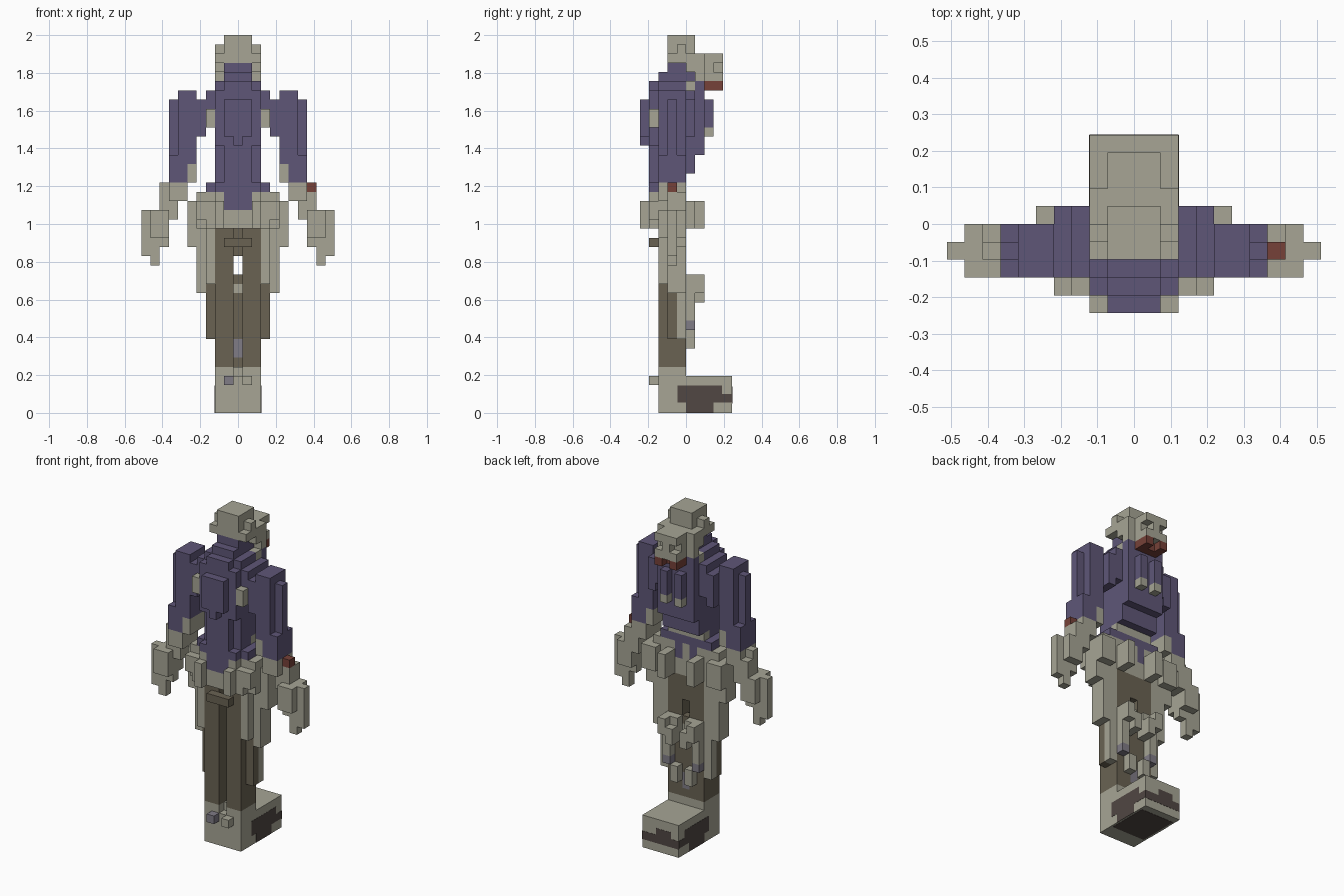
import bpy, bmesh
from mathutils import Vector

if "Cube" in bpy.data.objects:
    bpy.data.objects.remove(bpy.data.objects["Cube"])

V = 2 / 41  # edge of one cube

# Flat colours
COLOURS = {
    "stone_grey": (0.385, 0.378, 0.300), "purple_cloth": (0.114, 0.094, 0.187),
    "brown_cloth": (0.144, 0.124, 0.086), "rust_red": (0.180, 0.053, 0.040),
    "dark_soil": (0.082, 0.063, 0.056), "pale_violet": (0.215, 0.200, 0.240),
}
MATS = {}
for name, c in COLOURS.items():
    MATS[name] = bpy.data.materials.new(name)
    MATS[name].diffuse_color = (*c, 1)
NAMES = list(COLOURS)
G, P, B, R, D, L = range(6)

cells = {}


def fill(part, mat, x, y, z, side=0):
    """Fill cubes: x is an inclusive cell range (mirrored unless side is set), y and z are edges."""
    for s in ([side] if side else [1, -1]):
        for i in range(x[0], x[1] + 1):
            for j in range(*y):
                for k in range(*z):
                    cells[(s * i, j, k)] = (part, mat)


def clear(x, y, z):
    """Remove cubes on both sides."""
    for i in range(x[0], x[1] + 1):
        for j in range(*y):
            for k in range(*z):
                cells.pop((i, j, k), None)
                cells.pop((-i, j, k), None)


# Base block with toe studs
fill("base", G, (0, 2), (-3, 5), (0, 4))
fill("base", L, (1, 1), (-4, -3), (3, 4), -1)
fill("base", G, (1, 1), (-4, -3), (3, 4), 1)

# Legs, ankles and trousers
fill("legs", G, (0, 2), (-2, 0), (4, 5))
fill("legs", G, (1, 2), (-3, -2), (4, 5))
fill("legs", B, (1, 2), (-3, 0), (5, 20))
fill("legs", B, (0, 0), (-2, 0), (17, 20))
fill("legs", B, (0, 0), (-1, 0), (5, 15))
fill("legs", G, (0, 0), (-1, 0), (13, 14))
fill("legs", L, (0, 0), (-1, 0), (6, 8))
fill("legs", B, (3, 3), (-2, -1), (8, 14))
fill("legs", B, (0, 1), (-4, -3), (18, 19))

# Coat tails at the sides and behind the legs
fill("coat_tails", G, (3, 3), (-1, 0), (8, 15))
fill("coat_tails", G, (3, 3), (-3, 0), (14, 20))
fill("coat_tails", G, (4, 4), (-2, 0), (13, 20))
fill("coat_tails", G, (2, 2), (0, 1), (9, 13))
fill("coat_tails", G, (1, 1), (0, 1), (7, 9))
fill("coat_tails", L, (2, 2), (0, 1), (9, 10))
fill("coat_tails", G, (1, 2), (0, 1), (12, 15))
fill("coat_tails", G, (1, 1), (1, 2), (12, 14))
fill("coat_tails", G, (2, 2), (1, 2), (13, 15))

# Hips with pouches
fill("hips", G, (0, 4), (-3, 0), (20, 24))
fill("hips", G, (0, 3), (-3, 0), (23, 25))
fill("hips", P, (1, 1), (-1, 0), (22, 24))
fill("hips", G, (5, 5), (-2, 0), (18, 23))
fill("hips", G, (0, 2), (-4, -3), (20, 24))
fill("hips", G, (3, 3), (-4, -3), (20, 23))
fill("hips", G, (4, 4), (-4, -3), (21, 23))
fill("hips", G, (2, 2), (-5, -4), (20, 23))
fill("hips", G, (2, 2), (0, 2), (20, 23))
fill("hips", G, (4, 5), (0, 1), (20, 23))

# Torso
fill("torso", P, (0, 2), (-4, 1), (24, 36))
fill("torso", P, (0, 1), (-4, -3), (22, 24))
fill("torso", G, (0, 0), (-4, -3), (21, 22))
fill("torso", P, (3, 3), (-3, 0), (24, 25))
fill("torso", P, (3, 3), (-3, 1), (31, 35))
fill("torso", P, (4, 4), (-3, 1), (30, 34))
fill("torso", G, (3, 3), (-4, -3), (31, 33))
fill("torso", P, (0, 1), (-5, -4), (30, 34))
fill("torso", P, (0, 0), (-5, -4), (29, 30))
fill("torso", P, (0, 2), (1, 2), (28, 36))
fill("torso", P, (1, 1), (2, 3), (31, 34))
fill("torso", G, (1, 1), (2, 3), (30, 31))
clear((2, 2), (-4, -3), (35, 36))
clear((2, 2), (-4, -3), (25, 29))

# Recessed grey belt at the back of the waist
clear((0, 2), (0, 1), (24, 26))
fill("torso", G, (0, 2), (-1, 0), (25, 26))

# Arms
fill("arms", P, (5, 6), (-3, 0), (25, 35))
fill("arms", P, (7, 7), (-2, -1), (25, 34))
fill("arms", P, (7, 7), (-3, 0), (25, 28))
fill("arms", G, (5, 5), (-3, 0), (25, 27))

# Forearms and hands, with a red stud on one wrist
fill("hands", G, (6, 7), (-3, 0), (23, 25))
fill("hands", G, (7, 8), (-2, 0), (21, 24))
fill("hands", G, (8, 8), (-2, -1), (24, 25))
fill("hands", R, (8, 8), (-2, -1), (24, 25), 1)
fill("hands", G, (8, 9), (-3, 0), (19, 22))
fill("hands", G, (8, 9), (-2, -1), (18, 19))
fill("hands", G, (10, 10), (-2, -1), (17, 22))
fill("hands", G, (9, 9), (-2, -1), (16, 18))

# Head, face, ears, side brim and rear brim
fill("head", P, (0, 1), (-3, 1), (36, 37))
fill("head", P, (0, 1), (-2, 1), (37, 38))
fill("head", G, (0, 1), (-2, 1), (38, 41))
fill("head", G, (2, 2), (-2, 0), (38, 39))
fill("head", G, (2, 2), (-1, 0), (39, 40))
fill("head", G, (2, 2), (0, 2), (37, 39))
fill("head", G, (2, 2), (1, 2), (36, 37))
fill("head", G, (2, 2), (0, 1), (35, 36))
fill("head", G, (0, 1), (1, 4), (36, 39))
fill("head", R, (0, 1), (2, 3), (35, 36))
fill("head", R, (1, 1), (3, 4), (35, 36))
clear((1, 1), (3, 4), (37, 38))


def build(part):
    """Make one object from the exposed cube faces of a part."""
    bm = bmesh.new()
    for cell, (owner, mat) in cells.items():
        if owner != part:
            continue
        centre = Vector((cell[0], cell[1] + 0.5, cell[2] + 0.5))
        for a in range(3):
            for s in (1, -1):
                near = list(cell)
                near[a] += s
                if tuple(near) in cells:
                    continue
                n, u, w = Vector(), Vector(), Vector()
                n[a], u[(a + 1) % 3], w[(a + 2) % 3] = s * 0.5, s * 0.5, 0.5
                ring = [n - u - w, n + u - w, n + u + w, n - u + w]
                f = bm.faces.new([bm.verts.new((centre + r) * V) for r in ring])
                f.material_index = mat
    bmesh.ops.remove_doubles(bm, verts=bm.verts, dist=1e-4)
    bmesh.ops.dissolve_limit(bm, angle_limit=0.01, verts=bm.verts, edges=bm.edges,
                             delimit={"MATERIAL"})
    mesh = bpy.data.meshes.new(part)
    bm.to_mesh(mesh)
    bm.free()
    for name in NAMES:
        mesh.materials.append(MATS[name])
    bpy.context.collection.objects.link(bpy.data.objects.new(part, mesh))


for part in dict.fromkeys(owner for owner, _ in cells.values()):
    build(part)


def plate(name, lo, hi):
    """Thin dark patch on the base."""
    lo, hi = Vector(lo), Vector(hi)
    bpy.ops.mesh.primitive_cube_add(size=1, location=(lo + hi) / 2)
    ob = bpy.context.object
    ob.name = name
    ob.scale = hi - lo
    ob.data.materials.append(MATS["dark_soil"])


# Dark soil patches on the sides, back and underside of the base
W, Y, T = 2.5 * V, 5 * V, 0.0012
for s, tag in ((1, "right"), (-1, "left")):
    x0, x1 = sorted((s * (W - T), s * (W + T)))
    plate(f"soil_{tag}_upper", (x0, -0.045, 0.055), (x1, 0.19, 0.145))
    plate(f"soil_{tag}_lower", (x0, 0.0, 0.0), (x1, 0.145, 0.055))
    plate(f"soil_{tag}_corner", (x0, 0.19, 0.055), (x1, Y, 0.1))
plate("soil_back_band", (-W, Y - T, 0.05), (W, Y + T, 0.1))
plate("soil_back_bump", (-0.07, Y - T, 0.1), (0.03, Y + T, 0.14))
plate("soil_underside", (-0.11, -0.05, -T), (0.11, 0.2, T))

for m in bpy.data.materials:
    if m.users and not m.is_grease_pencil:
        m.use_nodes = True
        m.node_tree.nodes["Principled BSDF"].inputs["Base Color"].default_value = m.diffuse_color
